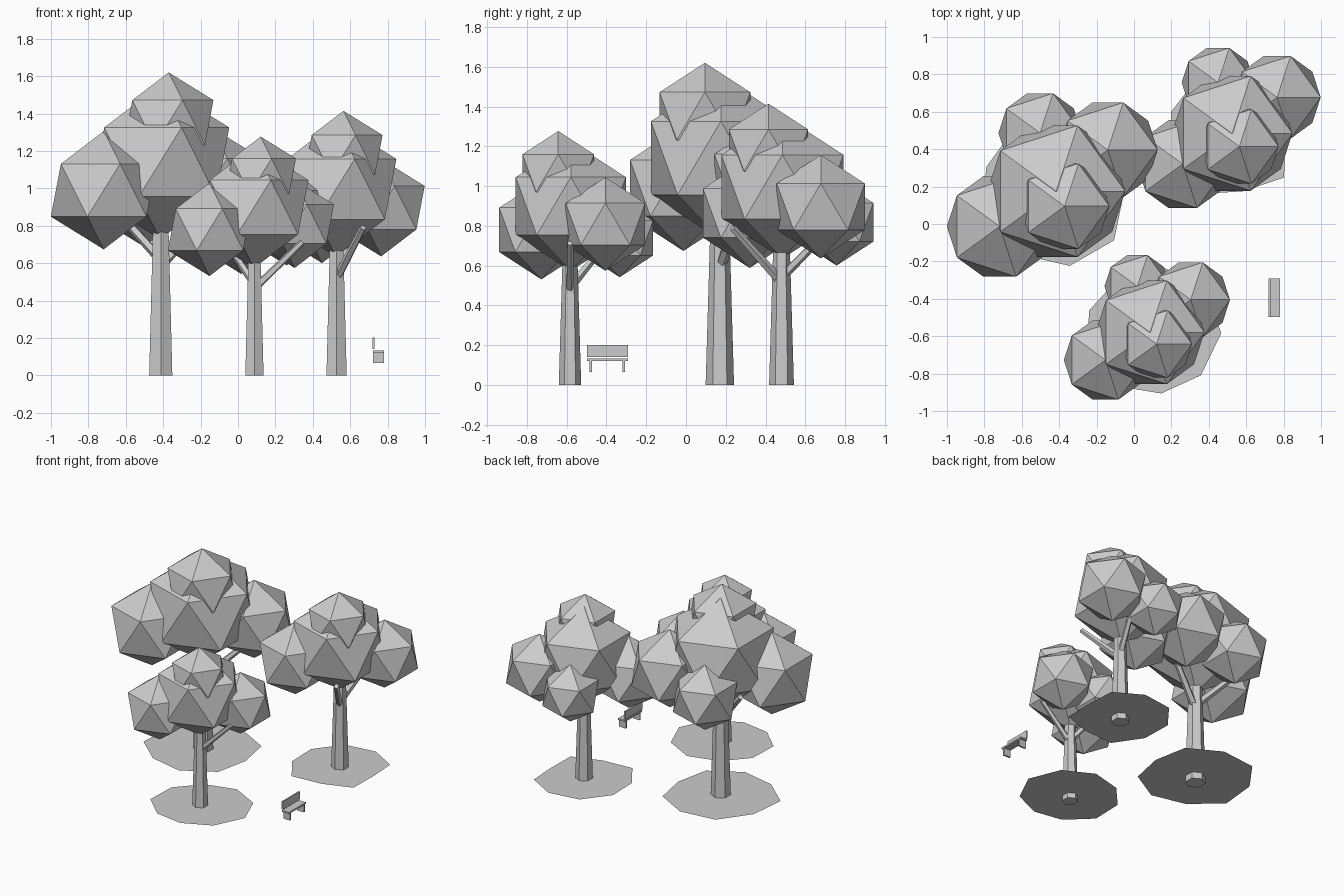
import bpy, bmesh, math
from mathutils import Vector, Matrix

if "Cube" in bpy.data.objects:
    bpy.data.objects.remove(bpy.data.objects["Cube"])

mat = bpy.data.materials.new("plain_grey")
mat.diffuse_color = (0.6, 0.6, 0.6, 1)
mat.use_nodes = True
mat.node_tree.nodes["Principled BSDF"].inputs["Base Color"].default_value = mat.diffuse_color


def finish(name, bm):
    me = bpy.data.meshes.new(name)
    bm.to_mesh(me)
    bm.free()
    me.materials.append(mat)
    ob = bpy.data.objects.new(name, me)
    bpy.context.collection.objects.link(ob)
    return ob


def rod(name, a, b, r1, r2, sides):
    # tapered flat-sided rod from a to b
    a, b = Vector(a), Vector(b)
    d = b - a
    rot = Vector((0, 0, 1)).rotation_difference(d).to_matrix().to_4x4()
    bm = bmesh.new()
    bmesh.ops.create_cone(bm, cap_ends=True, segments=sides, radius1=r1, radius2=r2,
                          depth=d.length, matrix=Matrix.Translation((a + b) / 2) @ rot)
    return finish(name, bm)


def blob(name, c, r):
    bm = bmesh.new()
    bmesh.ops.create_icosphere(bm, subdivisions=1, radius=r, matrix=Matrix.Translation(c))
    return finish(name, bm)


def box(name, c, size):
    bm = bmesh.new()
    bmesh.ops.create_cube(bm, size=1, matrix=Matrix.Translation(c) @ Matrix.Diagonal((*size, 1)))
    return finish(name, bm)


# leaf clumps for a full-size tree: offset from trunk foot, radius
CLUMPS = {
    "middle": (-0.003, 0.005, 1.141, 0.413),
    "left": (-0.305, -0.183, 0.99, 0.316),
    "right": (0.273, 0.226, 1.027, 0.298),
    "back": (-0.089, 0.317, 0.937, 0.249),
    "top": (0.042, -0.075, 1.352, 0.268),
}


def tree(name, x, y, s, turn, patch):
    foot = Vector((x, y, 0))
    rod(name + "_trunk", foot, foot + Vector((0, 0, 0.86 * s)), 0.0715 * s, 0.046 * s, 6)
    # two branches rising out of the trunk
    for i, (ang, z0, z1) in enumerate(((turn, 0.59, 0.905), (turn + 130, 0.62, 0.93))):
        t = math.radians(ang)
        tip = Vector((0.325 * math.cos(t), 0.325 * math.sin(t), z1)) * s
        rod(f"{name}_branch_{i + 1}", foot + Vector((0, 0, z0 * s)), foot + tip,
            0.028 * s, 0.021 * s, 5)
    # leaf clumps
    for part, (cx, cy, cz, r) in CLUMPS.items():
        blob(f"{name}_leaves_{part}", foot + Vector((cx, cy, cz)) * s, r * s)
    # flat uneven ground patch, single sheet
    bm = bmesh.new()
    n = len(patch)
    bm.faces.new([bm.verts.new((x + r * math.cos(2 * math.pi * k / n),
                                y + r * math.sin(2 * math.pi * k / n), 0.05 * s))
                  for k, r in enumerate(patch)])
    finish(name + "_ground_patch", bm)


tree("large_tree", -0.413, 0.17, 1.0, 20,
     (0.36, 0.405, 0.40, 0.42, 0.40, 0.43, 0.385, 0.40, 0.40))
tree("medium_tree", 0.527, 0.48, 0.873, -60,
     (0.28, 0.35, 0.35, 0.36, 0.35, 0.343, 0.37, 0.31, 0.36))
tree("small_tree", 0.088, -0.583, 0.788, 0,
     (0.379, 0.37, 0.36, 0.34, 0.35, 0.357, 0.33, 0.328, 0.352))

# bench, backrest on the left side
BY = -0.395
box("bench_seat", (0.751, BY, 0.128), (0.06, 0.205, 0.012))
box("bench_backrest", (0.7235, BY, 0.172), (0.011, 0.205, 0.06))
for side, off in (("front", -0.083), ("back", 0.083)):
    box(f"bench_{side}_leg", (0.751, BY + off, 0.0945), (0.058, 0.012, 0.057))
